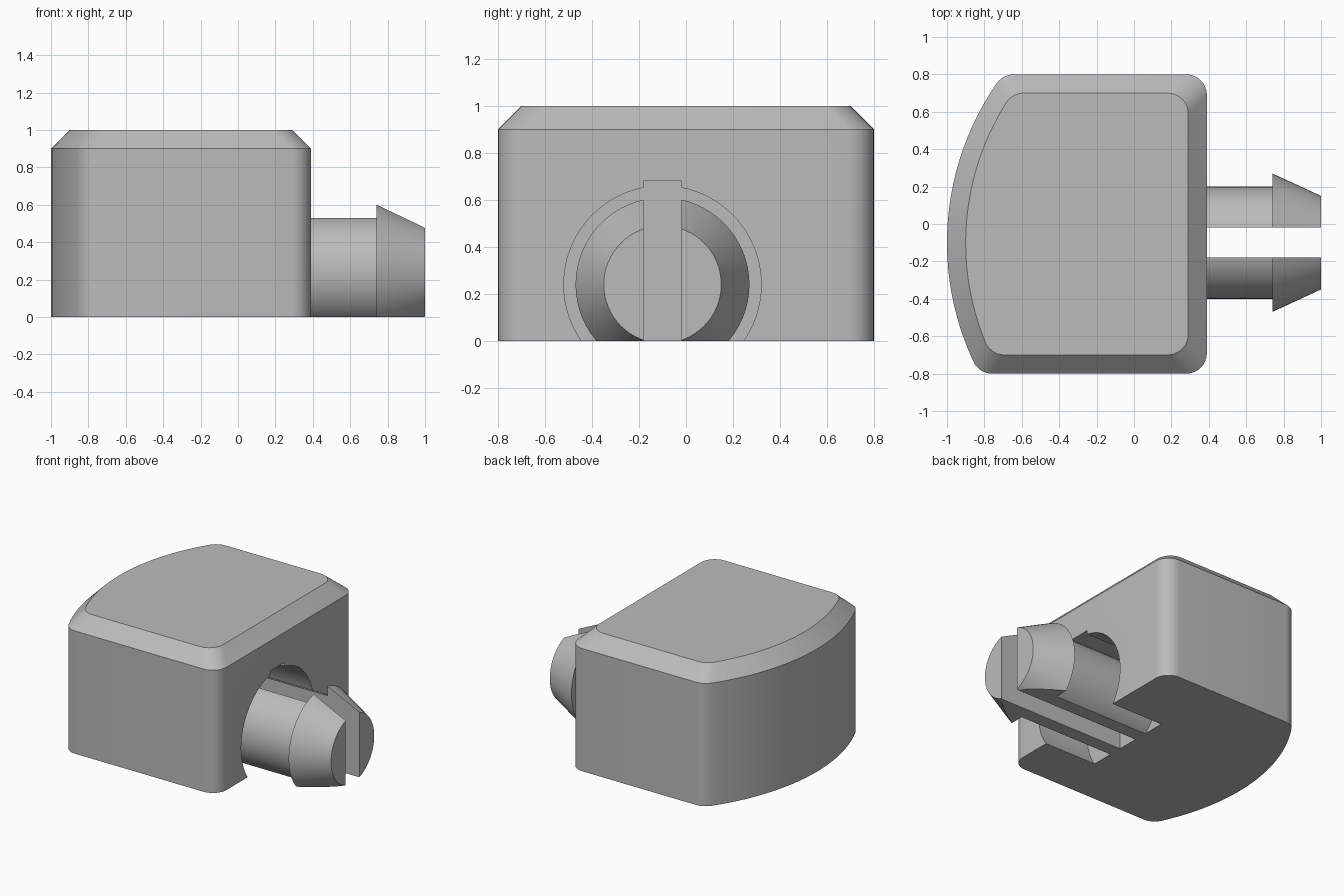
import bpy, bmesh, math
from mathutils import Matrix, Vector

if "Cube" in bpy.data.objects:
    bpy.data.objects.remove(bpy.data.objects["Cube"])

AXIS_Y, AXIS_Z = -0.1, 0.24        # centre line of the peg and its socket
SOCKET_X = -0.03                   # back wall of the socket

grey = bpy.data.materials.new("plain grey")
grey.use_nodes = True
colour = (0.5, 0.5, 0.5, 1)
grey.diffuse_color = colour
grey.node_tree.nodes["Principled BSDF"].inputs["Base Color"].default_value = colour


def add_object(name, bm):
    bmesh.ops.recalc_face_normals(bm, faces=bm.faces)
    mesh = bpy.data.meshes.new(name)
    bm.to_mesh(mesh)
    bm.free()
    mesh.materials.append(grey)
    obj = bpy.data.objects.new(name, mesh)
    bpy.context.collection.objects.link(obj)
    return obj


def activate(obj):
    bpy.ops.object.select_all(action='DESELECT')
    obj.select_set(True)
    bpy.context.view_layer.objects.active = obj


def apply_modifiers(obj):
    activate(obj)
    for name in [m.name for m in obj.modifiers]:
        bpy.ops.object.modifier_apply(modifier=name)
    bpy.ops.object.shade_smooth_by_angle(angle=math.radians(30))


def arc(cx, cy, r, start, end, steps):
    angles = [start + (end - start) * i / steps for i in range(steps + 1)]
    return [(cx + r * math.cos(a), cy + r * math.sin(a)) for a in angles]


def outline(inset):
    """Rounded plan with three straight sides and one bowed side."""
    x, y, big, r = 0.39 - inset, 0.8 - inset, 1.5 - inset, 0.11
    bow_x = 0.5
    top, low = y - r - AXIS_Y, -y + r - AXIS_Y
    top_x, low_x = (-math.sqrt((big - r) ** 2 - d * d) for d in (top, low))
    a_top = math.atan2(top, top_x)
    a_low = math.atan2(low, low_x) + math.tau
    pts = arc(x - r, y - r, r, 0, math.pi / 2, 8)
    pts += arc(bow_x + top_x, y - r, r, math.pi / 2, a_top, 6)
    pts += arc(bow_x, AXIS_Y, big, a_top, a_low, 24)[1:-1]
    pts += arc(bow_x + low_x, -y + r, r, a_low, math.pi * 1.5, 6)
    pts += arc(x - r, -y + r, r, math.pi * 1.5, math.tau, 8)
    return pts


def lathe(profile, steps=64):
    """Solid of revolution about the x axis from (x, radius) pairs."""
    bm = bmesh.new()
    rings = []
    for x, r in profile:
        rings.append([bm.verts.new((x, p, q))
                      for p, q in arc(0, 0, r, 0, math.tau, steps)[:-1]])
    loft(bm, rings)
    return bm


def loft(bm, rings):
    n = len(rings[0])
    for a, b in zip(rings, rings[1:]):
        for i in range(n):
            j = (i + 1) % n
            bm.faces.new((a[i], a[j], b[j], b[i]))
    bm.faces.new(rings[0])
    bm.faces.new(rings[-1])


def trim(bm, point, direction):
    """Cut away what lies beyond a plane and close the cut."""
    cut = bmesh.ops.bisect_plane(
        bm, geom=bm.verts[:] + bm.edges[:] + bm.faces[:], dist=1e-6,
        plane_co=Vector(point), plane_no=Vector(direction), clear_outer=True)
    edges = [e for e in cut["geom_cut"] if isinstance(e, bmesh.types.BMEdge)]
    bmesh.ops.holes_fill(bm, edges=edges, sides=0)


# Body block with a chamfered top
bm = bmesh.new()
levels = [(0, 0), (0, 0.9), (0.1, 1)]
loft(bm, [[bm.verts.new((x, y, z)) for x, y in outline(inset)]
          for inset, z in levels])
body = add_object("body", bm)

# Round socket with a narrow keyway above it
socket = add_object("socket_cutter", lathe([(SOCKET_X, 0.42), (0.6, 0.42)], 96))
socket.location = (0, AXIS_Y, AXIS_Z)
bm = bmesh.new()
bmesh.ops.create_cube(bm, size=1, matrix=Matrix.Translation((0.285, AXIS_Y, 0.29))
                      @ Matrix.Diagonal((0.63, 0.16, 0.78, 1)))
keyway = add_object("keyway_cutter", bm)
for cutter in (socket, keyway):
    mod = body.modifiers.new("cut", 'BOOLEAN')
    mod.operation = 'DIFFERENCE'
    mod.solver = 'EXACT'
    mod.object = cutter
apply_modifiers(body)
for cutter in (socket, keyway):
    bpy.data.objects.remove(cutter)

# Split peg with barbed ends, flat underneath
bm = lathe([(SOCKET_X - 0.02, 0.3), (0.74, 0.3), (0.74, 0.37), (1, 0.25)])
trim(bm, (0, 0.08, 0), (0, -1, 0))
trim(bm, (0, 0, -AXIS_Z), (0, 0, -1))
prongs = add_object("barbed_prongs", bm)
prongs.location = (0, AXIS_Y, AXIS_Z)
mirror = prongs.modifiers.new("mirror", 'MIRROR')
mirror.use_axis = (False, True, False)
apply_modifiers(prongs)
